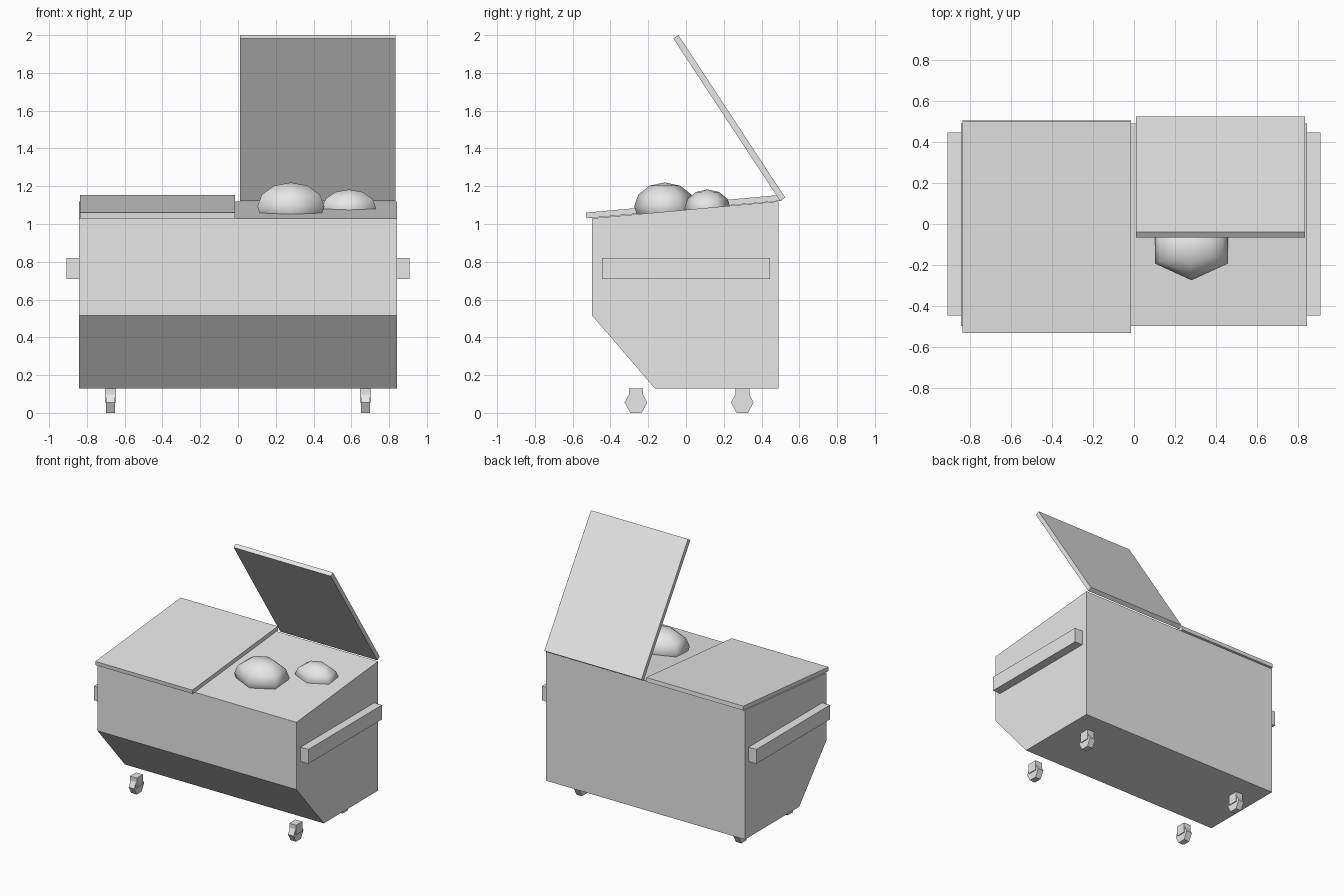
import bpy, bmesh
from math import sin, cos, pi

cube = bpy.data.objects.get("Cube")
if cube:
    bpy.data.objects.remove(cube, do_unlink=True)

grey = bpy.data.materials.new("plain_grey")
grey.use_nodes = True
COLOUR = (0.8, 0.8, 0.8, 1)
grey.diffuse_color = COLOUR
grey.node_tree.nodes["Principled BSDF"].inputs["Base Color"].default_value = COLOUR


def finish(name, bm):
    """Turn a bmesh into a named, coloured object."""
    bmesh.ops.recalc_face_normals(bm, faces=bm.faces)
    mesh = bpy.data.meshes.new(name)
    bm.to_mesh(mesh)
    bm.free()
    mesh.materials.append(grey)
    obj = bpy.data.objects.new(name, mesh)
    bpy.context.collection.objects.link(obj)
    return obj


def extrude_profile(name, x0, x1, profile):
    """Sweep a closed side profile of (y, z) points from x0 to x1."""
    bm = bmesh.new()
    face = bm.faces.new([bm.verts.new((x0, y, z)) for y, z in profile])
    swept = bmesh.ops.extrude_face_region(bm, geom=[face])["geom"]
    verts = [v for v in swept if isinstance(v, bmesh.types.BMVert)]
    bmesh.ops.translate(bm, verts=verts, vec=(x1 - x0, 0, 0))
    return finish(name, bm)


def box(name, x0, x1, y0, y1, z0, z1):
    return extrude_profile(name, x0, x1, [(y0, z0), (y1, z0), (y1, z1), (y0, z1)])


def rubbish_bag(name, centre, radii):
    """Coarse squashed sphere, half sunk into the sloping top."""
    bm = bmesh.new()
    bmesh.ops.create_uvsphere(bm, u_segments=6, v_segments=6, radius=1)
    bmesh.ops.scale(bm, verts=bm.verts, vec=radii)
    bmesh.ops.translate(bm, verts=bm.verts, vec=centre)
    for face in bm.faces:
        face.smooth = True
    return finish(name, bm)


# Container body with a sloping top and a cut-away lower front
extrude_profile("container_body", -0.843, 0.843,
                [(-0.497, 1.03), (-0.497, 0.515), (-0.165, 0.13), (0.49, 0.13), (0.49, 1.12)])

# Lids: right one closed, left one swung open
extrude_profile("closed_lid", -0.837, -0.015,
                [(-0.527, 1.03), (0.505, 1.123), (0.502, 1.154), (-0.53, 1.06)])
extrude_profile("open_lid", 0.01, 0.833,
                [(0.525, 1.14), (-0.04, 2.0), (-0.067, 1.982), (0.498, 1.122)])

# Lifting bars on both ends
for side, x0, x1 in (("left", 0.843, 0.908), ("right", -0.908, -0.843)):
    box(side + "_lifting_bar", x0, x1, -0.445, 0.445, 0.71, 0.82)

# Casters: a fork block with a six-sided wheel through it
for side, x in (("left", 0.675), ("right", -0.675)):
    for end, y in (("front", -0.265), ("back", 0.298)):
        label = f"{end}_{side}_"
        box(label + "caster_fork", x - 0.029, x + 0.029, y - 0.037, y + 0.037, 0.055, 0.13)
        rim = [(y + 0.06 * cos(i * pi / 3), 0.055 + 0.0635 * sin(i * pi / 3)) for i in range(6)]
        extrude_profile(label + "wheel", x - 0.023, x + 0.023, rim)

# Rubbish bags showing under the open lid
rubbish_bag("large_rubbish_bag", (0.28, -0.112, 1.092), (0.205, 0.162, 0.128))
rubbish_bag("small_rubbish_bag", (0.588, 0.114, 1.083), (0.166, 0.122, 0.1))
